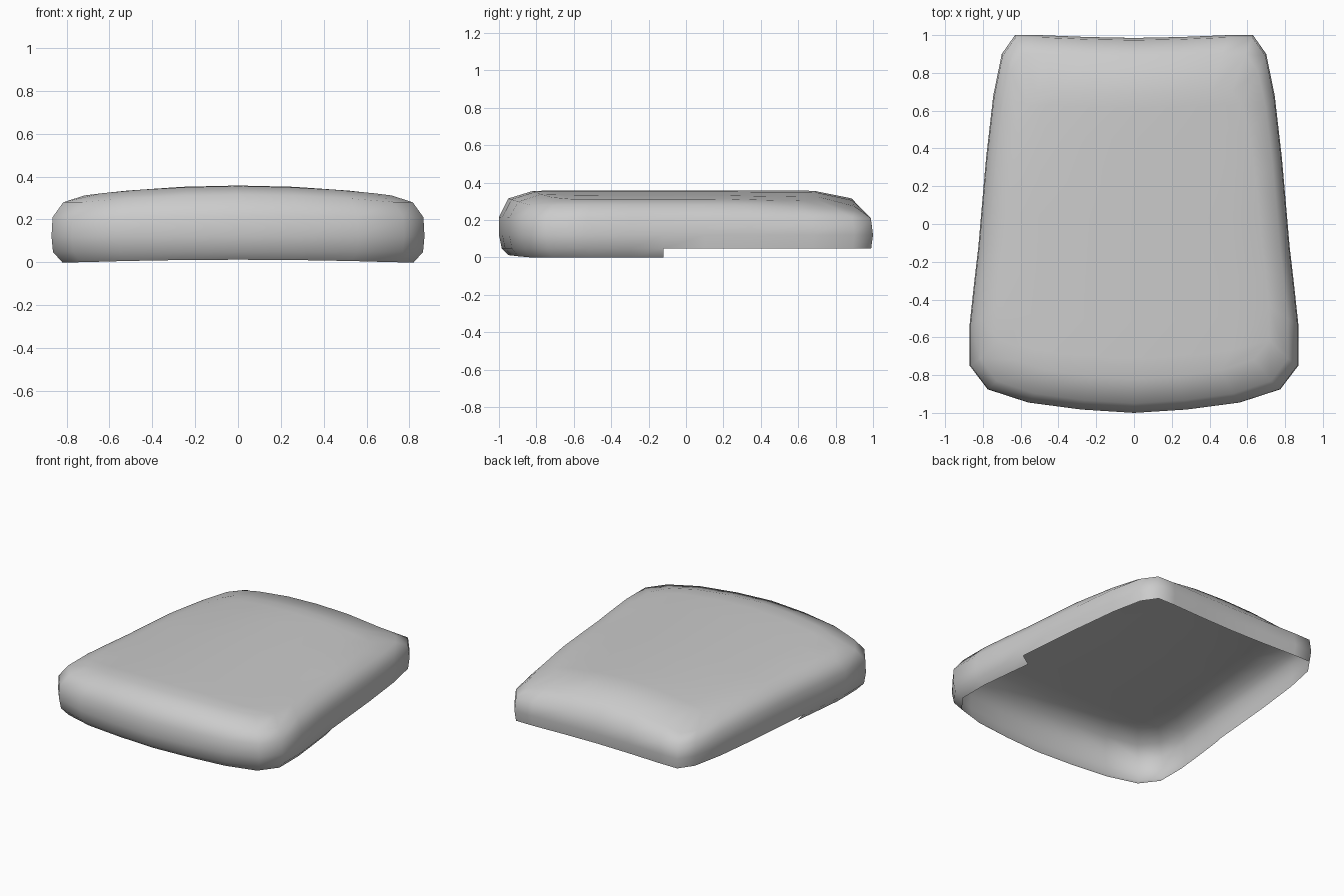
import bpy, bmesh

if "Cube" in bpy.data.objects:
    bpy.data.objects.remove(bpy.data.objects["Cube"])

# Plan outline, right half: front edge, side edge, back edge
FRONT = [(0, -1), (.28, -.982), (.56, -.945), (.775, -.875)]
SIDE = [(.87, -.75), (.87, -.53), (.845, -.3), (.824, -.12), (.805, .1),
        (.783, .35), (.745, .68), (.70, .9)]
BACK = [(.63, 1), (.5, 1), (.25, .99), (0, .985)]
STEP_Y = -.12

# Wall section: side inset, front inset, back inset, height, crown
SECTION = [(.05, .05, .015, 0, .012), (.007, .015, .010, .048, 0),
           (0, 0, 0, .12, 0), (.005, .0, .012, .21, .005),
           (.055, .05, .10, .28, .035), (.155, .18, .30, .312, .043)]


def mirrored(pts):
    return [(-x, y) for x, y in pts]


front = mirrored(FRONT[:0:-1]) + FRONT
back = BACK + mirrored(BACK[-2::-1])
outline = front + SIDE + back + mirrored(SIDE[::-1])
N, C, S = len(outline), len(front), len(SIDE)


def height(x, y, z, crown):
    half = (.80 - .1 * y) * .83
    k = max(0, 1 - (x / half) ** 2)
    drop = .03 * min(1, max(0, (y - .3) / .6)) * (1 - k) if z > .25 else 0
    return z + crown * k - drop


bm = bmesh.new()

# Side wall rings
rings = []
for dx, df, db, z, crown in SECTION:
    ring = []
    for x, y in outline:
        px = x * (1 - dx / .87)
        py = y * (1 - (df if y < 0 else db))
        if abs(y - STEP_Y) < .001:
            py = y
        ring.append(bm.verts.new((px, py, height(px, py, z, crown))))
    rings.append(ring)

for r in range(len(rings) - 1):
    a, b = rings[r], rings[r + 1]
    for i in range(N):
        j = (i + 1) % N
        # the lower lip exists only ahead of the step
        if r == 0 and (outline[i][1] + outline[j][1]) / 2 > STEP_Y:
            continue
        bm.faces.new((a[i], a[j], b[j], b[i]))

# Crowned top, gridded between the edges of the last ring
top = rings[-1]
rear = top[C + S:C + S + C][::-1]
rows = [top[:C]]
for s in range(S):
    right, left = top[C + s], top[N - 1 - s]
    t = (right.co.y - top[C - 1].co.y) / (rear[-1].co.y - top[C - 1].co.y)
    row = [left]
    for c in range(1, C - 1):
        f0, f1 = top[c].co, rear[c].co
        x = right.co.x * (f0.x / top[C - 1].co.x * (1 - t) + f1.x / rear[-1].co.x * t)
        y = f0.y + (f1.y - f0.y) * t
        row.append(bm.verts.new((x, y, height(x, y, .312, .046))))
    rows.append(row + [right])
rows.append(rear)
for a, b in zip(rows, rows[1:]):
    for c in range(C - 1):
        bm.faces.new((a[c], a[c + 1], b[c + 1], b[c]))

# Remove unused lip points behind the step
bmesh.ops.delete(bm, geom=[v for v in bm.verts if not v.link_faces], context='VERTS')
for f in bm.faces:
    f.smooth = True

mesh = bpy.data.meshes.new("seat_cushion")
bm.to_mesh(mesh)
bm.free()
obj = bpy.data.objects.new("seat_cushion", mesh)
bpy.context.collection.objects.link(obj)
